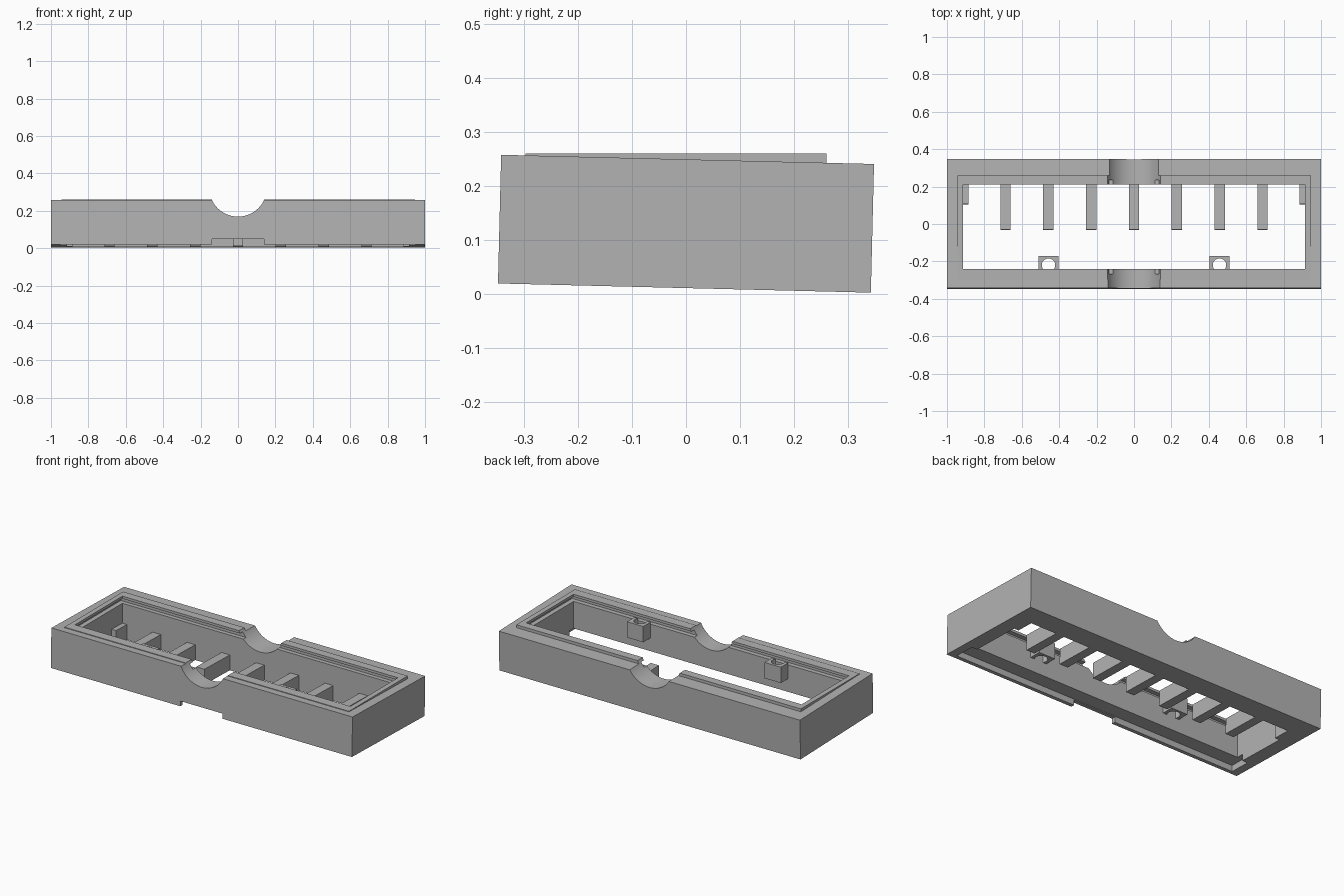
import bpy
import math
from mathutils import Matrix, Vector

default = bpy.data.objects.get("Cube")
if default:
    bpy.data.objects.remove(default, do_unlink=True)

grey = bpy.data.materials.new("light_grey")
grey.use_nodes = True
colour = (0.45, 0.45, 0.45, 1)
grey.diffuse_color = colour
grey.node_tree.nodes["Principled BSDF"].inputs["Base Color"].default_value = colour

# The body leans back slightly; tilted parts are measured from its centre
TILT = Matrix.Translation((0, 0, 0.13)) @ Matrix.Rotation(-0.0246, 4, "X")
FLOOR = -0.119


def finish(obj, name):
    obj.name = name
    obj.data.name = name
    obj.data.materials.append(grey)
    return obj


def box(name, x, y, z, tilted=False):
    """Box from (min, max) ranges on each axis."""
    bpy.ops.mesh.primitive_cube_add(size=1)
    obj = bpy.context.object
    ranges = (x, y, z)
    centre = Vector([(a + b) / 2 for a, b in ranges])
    size = [b - a for a, b in ranges]
    matrix = Matrix.Translation(centre) @ Matrix.Diagonal((*size, 1))
    obj.data.transform(TILT @ matrix if tilted else matrix)
    return finish(obj, name)


def cylinder(name, radius, depth, location, rotation=(0, 0, 0), sides=64):
    bpy.ops.mesh.primitive_cylinder_add(vertices=sides, radius=radius, depth=depth,
                                        location=location, rotation=rotation)
    return finish(bpy.context.object, name)


def combine(target, other, operation="DIFFERENCE"):
    """Apply a boolean and drop the helper."""
    other.hide_render = True
    mod = target.modifiers.new("cut", "BOOLEAN")
    mod.operation = operation
    mod.solver = "EXACT"
    mod.object = other
    bpy.context.view_layer.objects.active = target
    bpy.ops.object.modifier_apply(modifier=mod.name)
    bpy.data.objects.remove(other, do_unlink=True)


def smooth(obj):
    bpy.ops.object.select_all(action="DESELECT")
    obj.select_set(True)
    bpy.context.view_layer.objects.active = obj
    bpy.ops.object.shade_smooth_by_angle(angle=math.radians(30))


# Frame with its level raised lip
frame = box("frame", (-1, 1), (-0.345, 0.345), (FLOOR, -FLOOR), tilted=True)
lip = box("lip", (-0.945, 0.945), (-0.297, 0.26), (0.15, 0.26))
combine(frame, lip, "UNION")

# Central opening and the panel groove around its inside
combine(frame, box("opening", (-0.915, 0.915), (-0.24, 0.21), (-0.2, 0.5)))
combine(frame, box("groove", (-0.943, 0.943), (-0.267, 0.235), (0.217, 0.245)))

# Rebate under the front wall and the slot through its middle
combine(frame, box("rebate", (-0.95, 0.95), (-0.325, -0.2), (-0.1, 0.055)))
combine(frame, box("front_slot", (-0.14, 0.14), (-0.5, -0.2), (-0.1, 0.05)))

# Round cradle through front and back walls
combine(frame, cylinder("cradle", 0.154, 2, (0, 0, 0.323),
                        (math.pi / 2, 0, 0), 96))
smooth(frame)

# Row of support ribs growing from the back wall
for i in range(-3, 4):
    x = i * 0.229
    box(f"rib_{i + 4}", (x - 0.0275, x + 0.0275), (-0.03, 0.22),
        (FLOOR, -0.027), tilted=True)

for side, label in ((-1, "right"), (1, "left")):
    # Short ribs in the back corners
    xs = sorted((side * 0.885, side * 0.925))
    box(f"corner_rib_{label}", xs, (0.108, 0.22), (FLOOR, -0.027), tilted=True)

    # Screw blocks on the front wall
    x = side * 0.457
    block = box(f"screw_block_{label}", (x - 0.054, x + 0.054),
                (-0.24, -0.17), (0.135, 0.23))
    combine(block, cylinder("screw_hole", 0.036, 1, (x, -0.22, 0.2), sides=32))
    smooth(block)
